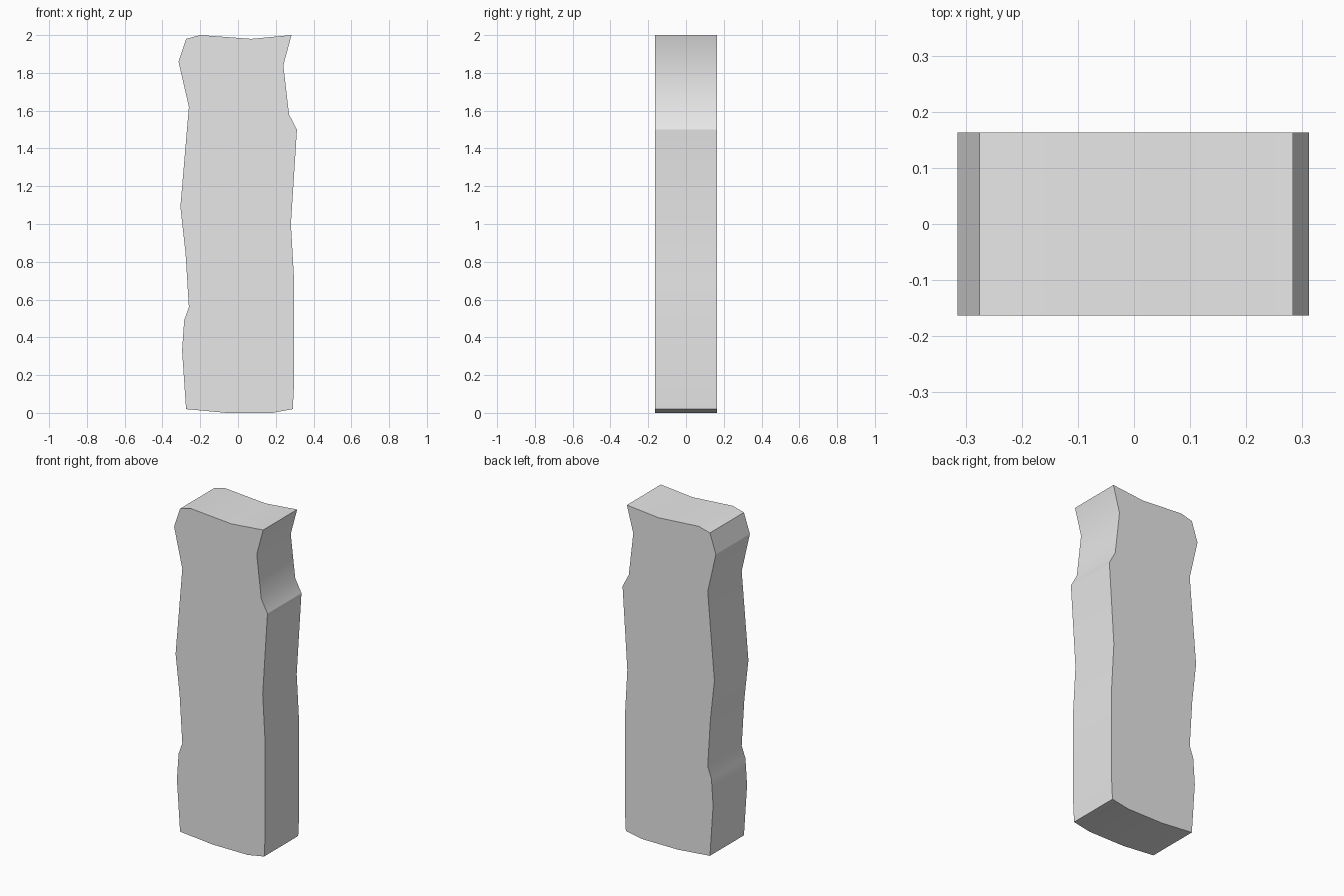
import bpy
import bmesh
import math

cube = bpy.data.objects.get("Cube")
if cube:
    bpy.data.objects.remove(cube, do_unlink=True)

HALF_DEPTH = 0.163

# Plain stone grey
grey = bpy.data.materials.new("light_grey")
grey.use_nodes = True
colour = (0.8, 0.8, 0.8, 1.0)
grey.diffuse_color = colour
grey.node_tree.nodes["Principled BSDF"].inputs["Base Color"].default_value = colour

# Uneven outline of the slab in x and z, edge by edge
bottom_edge = [(-0.275, 0.02), (-0.06, 0.0), (0.18, 0.0), (0.29, 0.02)]
left_edge = [(0.297, 0.16), (0.297, 0.7), (0.28, 1.0), (0.312, 1.5),
             (0.27, 1.58), (0.24, 1.84)]
top_edge = [(0.283, 2.0), (0.07, 1.98), (-0.2, 2.0), (-0.275, 1.98)]
right_edge = [(-0.315, 1.86), (-0.26, 1.62), (-0.305, 1.09), (-0.278, 0.85),
              (-0.26, 0.56), (-0.285, 0.49), (-0.296, 0.33)]
outline = bottom_edge + left_edge + top_edge + right_edge

# Extrude the outline from front to back
bm = bmesh.new()
front = bm.faces.new([bm.verts.new((x, -HALF_DEPTH, z)) for x, z in outline])
extruded = bmesh.ops.extrude_face_region(bm, geom=[front], use_keep_orig=True)
back_verts = [g for g in extruded["geom"] if isinstance(g, bmesh.types.BMVert)]
bmesh.ops.translate(bm, verts=back_verts, vec=(0, 2 * HALF_DEPTH, 0))
bmesh.ops.recalc_face_normals(bm, faces=bm.faces[:])

mesh = bpy.data.meshes.new("stone_slab")
bm.to_mesh(mesh)
bm.free()
mesh.materials.append(grey)
slab = bpy.data.objects.new("stone_slab", mesh)
bpy.context.collection.objects.link(slab)

# Soft undulations with crisp corners
bpy.ops.object.select_all(action="DESELECT")
slab.select_set(True)
bpy.context.view_layer.objects.active = slab
bpy.ops.object.shade_smooth_by_angle(angle=math.radians(30))
